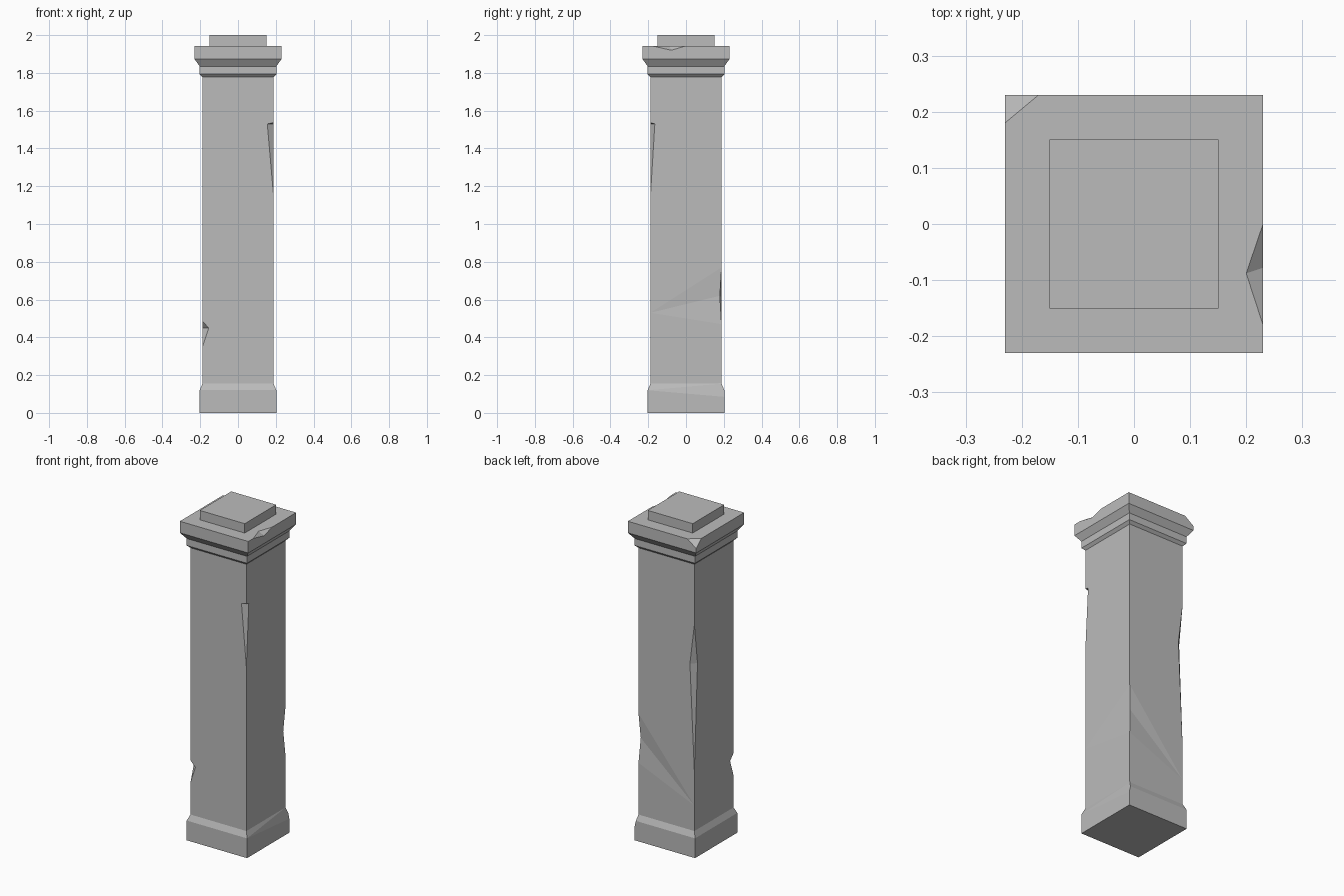
import bpy
import bmesh
from mathutils import Vector

default = bpy.data.objects.get("Cube")
if default:
    bpy.data.objects.remove(default, do_unlink=True)

stone = bpy.data.materials.new("grey_stone")
stone.use_nodes = True
colour = (0.5, 0.5, 0.5, 1)
stone.diffuse_color = colour
stone.node_tree.nodes["Principled BSDF"].inputs["Base Color"].default_value = colour


def add_object(name, bm):
    bmesh.ops.recalc_face_normals(bm, faces=bm.faces)
    mesh = bpy.data.meshes.new(name)
    bm.to_mesh(mesh)
    bm.free()
    mesh.materials.append(stone)
    obj = bpy.data.objects.new(name, mesh)
    bpy.context.collection.objects.link(obj)
    return obj


def square_column(name, profile):
    """Stack square rings of (half width, height) and cap both ends."""
    bm = bmesh.new()
    rings = [[bm.verts.new((sx * w, sy * w, z))
              for sx, sy in ((-1, -1), (1, -1), (1, 1), (-1, 1))]
             for w, z in profile]
    for low, high in zip(rings, rings[1:]):
        for i in range(4):
            j = (i + 1) % 4
            bm.faces.new((low[i], low[j], high[j], high[i]))
    bm.faces.new(rings[0])
    bm.faces.new(rings[-1])
    return add_object(name, bm)


def chip(target, name, crease_a, crease_b, end_a, end_b, grow=1.3):
    """Cut a wedge whose deepest line runs between the crease points."""
    bm = bmesh.new()
    mid = (Vector(crease_a) + Vector(crease_b)) / 2
    for p in (crease_a, crease_b, end_a, end_b):
        bm.verts.new(mid + (Vector(p) - mid) * grow)
    bmesh.ops.convex_hull(bm, input=bm.verts)
    cutter = add_object(name, bm)
    cutter.hide_render = True
    mod = target.modifiers.new(name, 'BOOLEAN')
    mod.operation = 'DIFFERENCE'
    mod.solver = 'EXACT'
    mod.object = cutter
    return cutter


# Plinth, shaft, stepped capital and top block in one profile
W, BASE, CAP, TOP = 0.188, 0.203, 0.23, 1.943
pillar = square_column("stone_pillar", [
    (BASE, 0), (BASE, 0.12), (W, 0.155), (W, 1.777), (BASE, 1.793),
    (BASE, 1.835), (CAP, 1.873), (CAP, TOP), (0.151, TOP), (0.151, 2)])


def corner_chip(name, sx, sy, depth_x, depth_y, top, mid, bottom):
    x, y = sx * W, sy * W
    return chip(pillar, name, (x - sx * depth_x, y, mid), (x, y - sy * depth_y, mid),
                (x, y, top), (x, y, bottom))


cutters = [
    # Chips on the shaft corners
    corner_chip("upper_chip", 1, -1, 0.033, 0.023, 1.537, 1.53, 1.15),
    corner_chip("lower_chip", -1, -1, 0.033, 0.033, 0.485, 0.45, 0.35),
    corner_chip("rear_chip", -1, 1, 0.03, 0.03, 1.41, 1.165, 0.51)]

# Shallow worn dent spreading over two faces of the shaft
dent = (W - 0.009, W - 0.009, 0.62)
for name, far in (("side_dent", (W, -W, 0.53)), ("back_dent", (-W, W, 0.31))):
    cutters.append(chip(pillar, name, dent, far, (W, W, 0.77), (W, W, 0.47), 1.1))

cutters += [
    # Worn plinth edge
    chip(pillar, "plinth_wear", (BASE, -BASE, 0.12), (BASE, BASE, 0.085),
         (W, W, 0.155), (0.25, BASE, 0.085), 1.1),
    # Notch in the capital edge
    chip(pillar, "capital_notch", (0.2, -0.088, TOP), (CAP, -0.078, 1.92),
         (CAP, 0, TOP), (CAP, -0.18, TOP)),
    # Broken capital corner
    chip(pillar, "capital_corner", (-CAP, 0.18, TOP), (-0.17, CAP, TOP),
         (-CAP, CAP, 1.9), (-CAP, CAP, 2.0))]

# Bake the cuts and discard the cutters
bpy.context.view_layer.update()
graph = bpy.context.evaluated_depsgraph_get()
carved = bpy.data.meshes.new_from_object(pillar.evaluated_get(graph))
pillar.modifiers.clear()
pillar.data = carved
for cutter in cutters:
    bpy.data.objects.remove(cutter, do_unlink=True)
